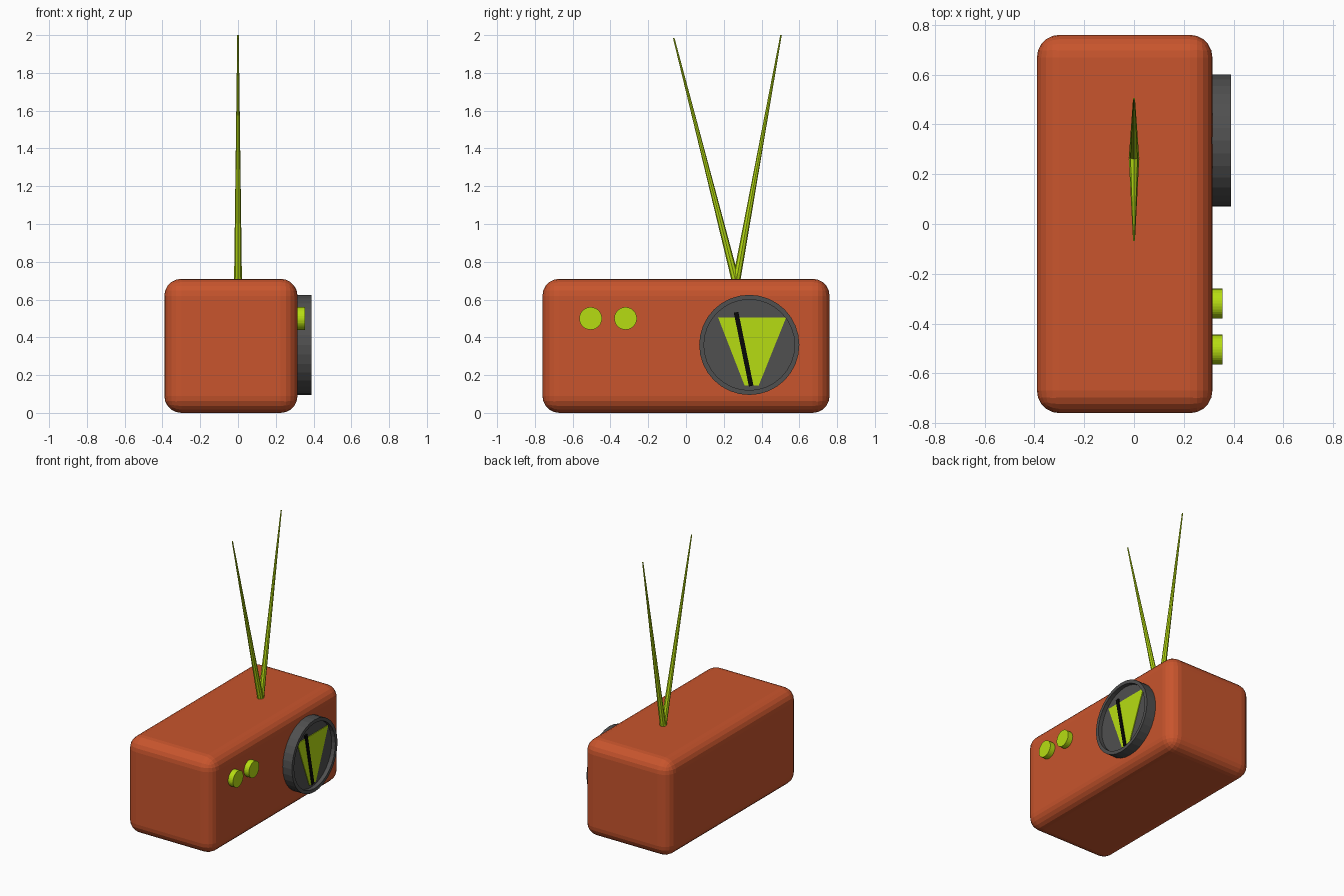
import bpy, bmesh, math
from mathutils import Vector

if "Cube" in bpy.data.objects:
    bpy.data.objects.remove(bpy.data.objects["Cube"])


def material(name, rgb):
    m = bpy.data.materials.new(name)
    m.diffuse_color = (*rgb, 1)
    m.use_nodes = True
    m.node_tree.nodes["Principled BSDF"].inputs["Base Color"].default_value = m.diffuse_color
    return m


ORANGE = material("orange", (0.58, 0.09, 0.026))
LIME = material("lime", (0.47, 0.72, 0.006))
DARK = material("dark_grey", (0.08, 0.08, 0.08))
BLACK = material("black", (0.002, 0.002, 0.002))


def finish(name, bm, mat):
    bmesh.ops.recalc_face_normals(bm, faces=bm.faces)
    me = bpy.data.meshes.new(name)
    bm.to_mesh(me)
    bm.free()
    me.materials.append(mat)
    ob = bpy.data.objects.new(name, me)
    bpy.context.collection.objects.link(ob)
    return ob


def lathe_x(name, y, z, profile, mat, sides=32):
    """Capped rings of (x, radius) around an axis along x."""
    bm = bmesh.new()
    rings = []
    for x, r in profile:
        rings.append([bm.verts.new((x, y + r * math.cos(2 * math.pi * i / sides),
                                    z + r * math.sin(2 * math.pi * i / sides)))
                      for i in range(sides)])
    for a, b in zip(rings, rings[1:]):
        for i in range(sides):
            j = (i + 1) % sides
            bm.faces.new((a[i], a[j], b[j], b[i]))
    bm.faces.new(rings[0])
    bm.faces.new(rings[-1])
    return finish(name, bm, mat)


def plate_x(name, outline, x0, x1, mat):
    """Outline of (y, z) points extruded along x."""
    bm = bmesh.new()
    face = bm.faces.new([bm.verts.new((x0, y, z)) for y, z in outline])
    out = bmesh.ops.extrude_face_region(bm, geom=[face])
    verts = [g for g in out["geom"] if isinstance(g, bmesh.types.BMVert)]
    bmesh.ops.translate(bm, verts=verts, vec=(x1 - x0, 0, 0))
    return finish(name, bm, mat)


def rod(name, start, end, r0, r1, mat, sides=8):
    """Tapered rod between two points."""
    start, end = Vector(start), Vector(end)
    bm = bmesh.new()
    bmesh.ops.create_cone(bm, cap_ends=True, segments=sides, radius1=r0,
                          radius2=r1, depth=(end - start).length)
    ob = finish(name, bm, mat)
    ob.location = (start + end) / 2
    ob.rotation_mode = 'QUATERNION'
    ob.rotation_quaternion = (end - start).to_track_quat('Z', 'Y')
    return ob


# Rounded case
bm = bmesh.new()
bmesh.ops.create_cube(bm, size=1)
bmesh.ops.scale(bm, verts=bm.verts, vec=(0.705, 1.52, 0.71))
bmesh.ops.translate(bm, verts=bm.verts, vec=(-0.0375, 0, 0.355))
body = finish("radio_case", bm, ORANGE)
bevel = body.modifiers.new("round_edges", 'BEVEL')
bevel.width = 0.09
bevel.segments = 5

# Tuning dial: raised rim with a recessed face
lathe_x("dial", 0.335, 0.36,
        [(0.28, 0.265), (0.39, 0.265), (0.39, 0.24), (0.36, 0.24)], DARK)
plate_x("dial_scale", [(0.17, 0.505), (0.53, 0.505), (0.385, 0.145), (0.31, 0.145)],
        0.35, 0.365, LIME)
plate_x("dial_needle", [(0.253, 0.53), (0.277, 0.535), (0.357, 0.145), (0.333, 0.14)],
        0.355, 0.372, BLACK)

# Two knobs
for i, y in enumerate((-0.505, -0.32)):
    lathe_x(f"knob_{i + 1}", y, 0.50, [(0.28, 0.06), (0.355, 0.06)], LIME)

# Pair of antennas
for i, (y, z) in enumerate(((-0.065, 1.985), (0.503, 2.0))):
    rod(f"antenna_{i + 1}", (0, 0.265, 0.69), (0, y, z), 0.021, 0.004, LIME)
